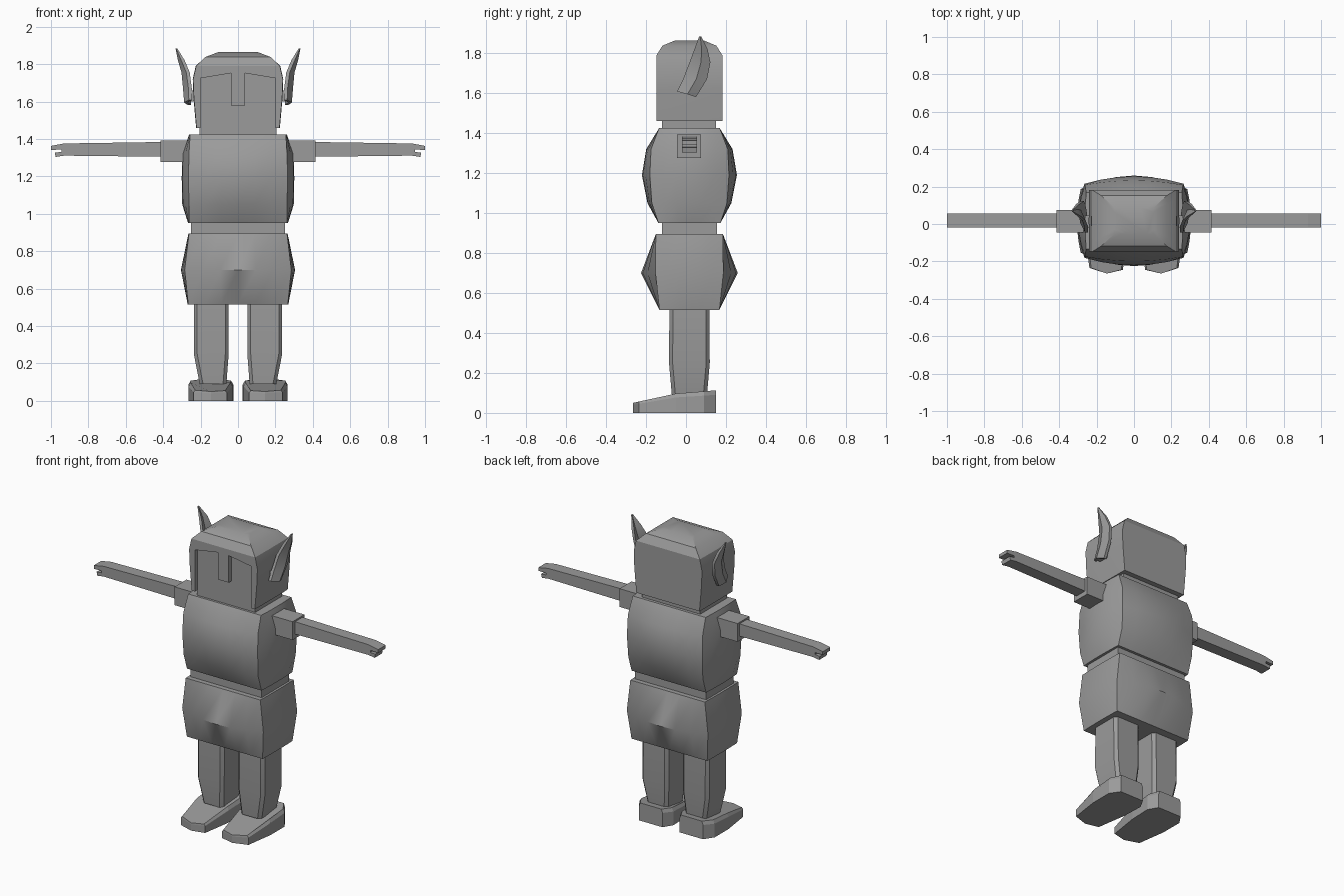
import bpy, bmesh, math

if "Cube" in bpy.data.objects:
    bpy.data.objects.remove(bpy.data.objects["Cube"])

grey = bpy.data.materials.new("plain_grey")
grey.diffuse_color = (0.33, 0.33, 0.33, 1)
grey.use_nodes = True
grey.node_tree.nodes["Principled BSDF"].inputs["Base Color"].default_value = grey.diffuse_color
YC = 0.017  # depth centre of the trunk


def finish(name, bm, angle=None):
    bmesh.ops.recalc_face_normals(bm, faces=bm.faces)
    me = bpy.data.meshes.new(name)
    bm.to_mesh(me)
    bm.free()
    me.materials.append(grey)
    ob = bpy.data.objects.new(name, me)
    bpy.context.collection.objects.link(ob)
    if angle:
        bpy.ops.object.select_all(action='DESELECT')
        ob.select_set(True)
        bpy.context.view_layer.objects.active = ob
        bpy.ops.object.shade_smooth_by_angle(angle=math.radians(angle))
    return ob


def loft(name, rings, angle=None):
    """Skin a stack of equal-length closed rings and cap both ends."""
    bm = bmesh.new()
    rows = [[bm.verts.new(p) for p in r] for r in rings]
    for a, b in zip(rows, rows[1:]):
        for i in range(len(a)):
            j = (i + 1) % len(a)
            bm.faces.new((a[i], a[j], b[j], b[i]))
    bm.faces.new(rows[0])
    bm.faces.new(rows[-1])
    return finish(name, bm, angle)


def bulged_ring(z, cx, cy, bx, by, n=6):
    """Rectangle whose sides swell by bx (sides) and by (front and back)."""
    pts = []
    for i in range(n):
        t = -1 + 2 * i / n
        pts.append((cx * t, -cy - by * (1 - t * t)))
    for i in range(n):
        t = -1 + 2 * i / n
        pts.append((cx + bx * (1 - t * t), cy * t))
    pts += [(-x, -y) for x, y in pts]
    return [(x, y + YC, z) for x, y in pts]


def box(name, x0, x1, y0, y1, z0, z1):
    return loft(name, [[(x0, y0, z), (x1, y0, z), (x1, y1, z), (x0, y1, z)]
                       for z in (z0, z1)])


# Trunk
loft("torso", [bulged_ring(*r) for r in (
    (0.95, .262, .155, .005, 0), (1.05, .262, .188, .036, .022),
    (1.19, .265, .198, .036, .04), (1.32, .262, .192, .036, .024),
    (1.425, .256, .152, .005, 0))], 32)
loft("hips", [bulged_ring(*r) for r in (
    (0.515, .266, .150, .003, 0), (0.70, .285, .170, .02, .072),
    (0.895, .262, .168, .003, 0))], 40)
box("waist", -.25, .25, -.12, .155, .88, .96)
box("neck_and_face", -.205, .205, -.12, .15, 1.41, 1.78)

# Helmet with a face opening and nose guard
helmet = loft("helmet", [bulged_ring(*r) for r in (
    (1.46, .222, .165, .002, 0), (1.62, .236, .165, .002, 0),
    (1.72, .24, .165, .002, 0), (1.79, .224, .165, .002, 0),
    (1.838, .175, .135, 0, 0), (1.865, .105, .07, 0, 0))], 30)
half = [(.2, 1.4), (.2, 1.725), (.038, 1.752), (.038, 1.58)]
outline = half + [(-x, z) for x, z in reversed(half)]
cutter = loft("face_cutter", [[(x, y, z) for x, z in outline] for y in (-.3, -.115)])
cutter.hide_render = True
mod = helmet.modifiers.new("face_opening", 'BOOLEAN')
mod.object = cutter
mod.operation = 'DIFFERENCE'
mod.solver = 'EXACT'
bpy.context.view_layer.objects.active = helmet
bpy.ops.object.modifier_apply(modifier=mod.name)
bpy.data.objects.remove(cutter)

ARM = [(.40, 1.305), (.93, 1.311), (.975, 1.304), (.98, 1.328), (.945, 1.33),
       (.945, 1.343), (1, 1.342), (1, 1.363), (.93, 1.376), (.40, 1.384)]
FOOT = [(.06, .15), (.225, .15), (.265, .09), (.265, -.05), (.238, -.235),
        (.145, -.265), (.06, -.245), (.03, -.05), (.025, .09)]
# Horn sections: height, front y, back y, front x, middle x, back x
HORN = [(1.595, -.045, .05, .245, .27, .25), (1.67, -.015, .105, .247, .276, .26),
        (1.755, .018, .122, .258, .284, .268), (1.82, .042, .108, .285, .303, .29),
        (1.885, .066, .076, .325, .328, .326)]


def foot_top(y):
    return .05 + .045 * (y + .265) / .195 if y < -.07 else .095 + .018 * (y + .07) / .22


for side, s in (("right", 1), ("left", -1)):
    # Arm with a notched hand
    box(side + "_shoulder", s * .27, s * .415, -.045, .075, 1.277, 1.393)
    loft(side + "_arm", [[(s * x, y, z) for x, z in ARM] for y in (-.02, .055)])

    # Leg with narrow chamfered corners
    rings = []
    for z, x0, x1, hy in ((.09, .062, .205, .088), (.25, .05, .236, .102), (.53, .05, .236, .1)):
        cx, hx, c = (x0 + x1) / 2, (x1 - x0) / 2, .018
        plan = [(-hx + c, -hy), (hx - c, -hy), (hx, -hy + c), (hx, hy - c),
                (hx - c, hy), (-hx + c, hy), (-hx, hy - c), (-hx, -hy + c)]
        rings.append([(s * (cx + x), YC + y, z) for x, y in plan])
    loft(side + "_leg", rings, 30)

    # Wedge foot with a slightly drawn-in upper edge
    rings = [[(s * x, y, 0) for x, y in FOOT],
             [(s * x, y, foot_top(y) * .8) for x, y in FOOT],
             [(s * (.145 + (x - .145) * .9), y, foot_top(y)) for x, y in FOOT]]
    loft(side + "_foot", rings)

    # Curved blade-like horn
    rings = []
    for z, y0, y1, xf, xm, xb in HORN:
        t = .018 if z < 1.88 else .006
        ym = y0 + (y1 - y0) * .55
        tilt = .014 if z < 1.6 else 0
        outer = [(xf + t, y0, z + tilt), (xm + t, ym, z), (xb + t, y1, z - tilt)]
        inner = [(x - t, y, h) for x, y, h in reversed(outer)]
        rings.append([(s * x, y, h) for x, y, h in outer + inner])
    loft(side + "_horn", rings, 30)
    # Horn mount
    box(side + "_horn_mount", s * .22, s * .262, -.02, .045, 1.60, 1.66)
